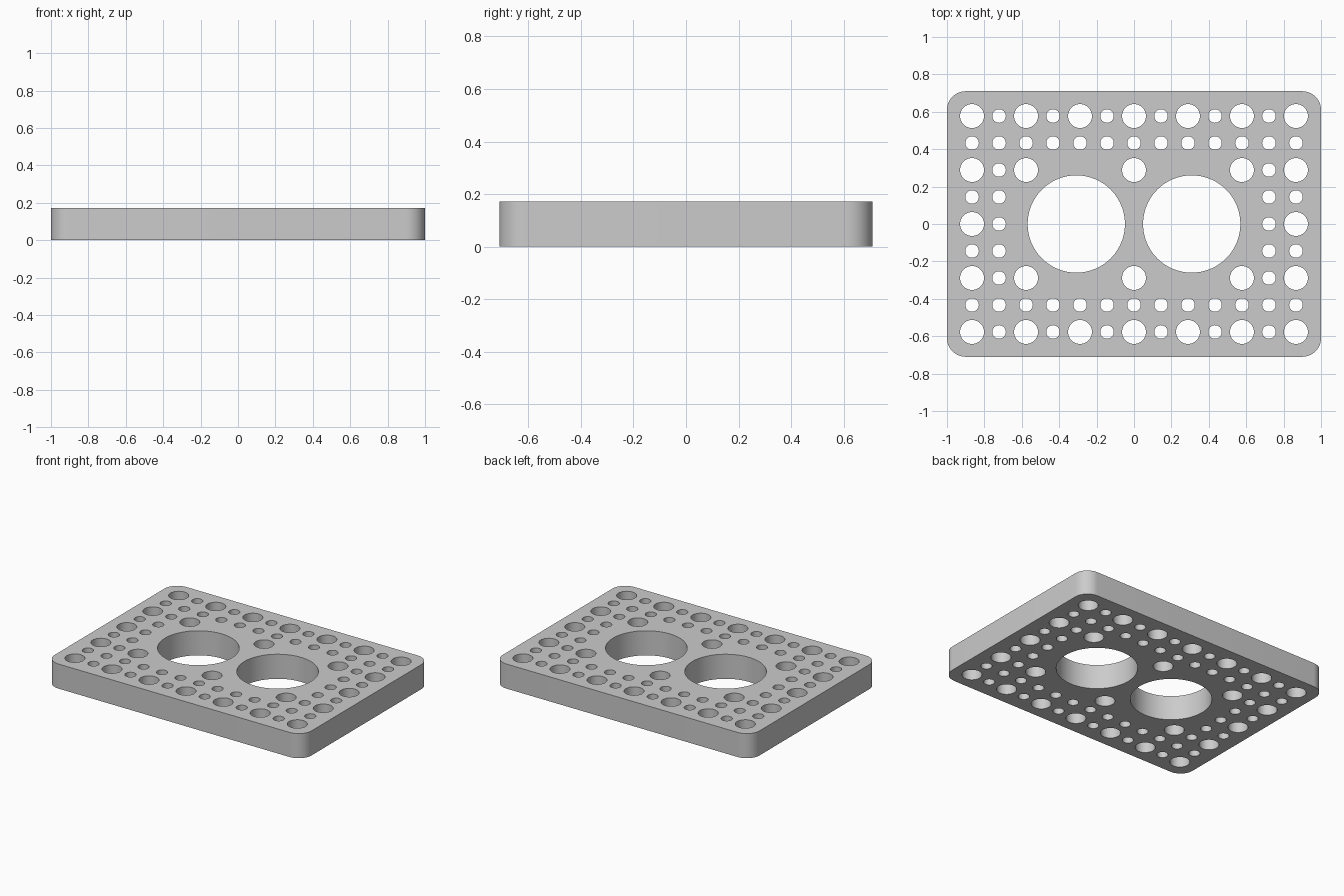
import bpy
from math import cos, sin, pi

HALF_X, HALF_Y, THICK, CORNER = 1.0, 0.71, 0.173, 0.1
PITCH = 0.1443
LARGE, SMALL, BORE = 0.064, 0.036, 0.26

cube = bpy.data.objects.get("Cube")
if cube:
    bpy.data.objects.remove(cube, do_unlink=True)

# Flat outline curve, filled and extruded into the plate
curve = bpy.data.curves.new("perforated_plate", "CURVE")
curve.dimensions = "2D"
curve.fill_mode = "BOTH"
curve.extrude = THICK / 2


def add_loop(points):
    spline = curve.splines.new("POLY")
    spline.points.add(len(points) - 1)
    for p, (x, y) in zip(spline.points, points):
        p.co = (x, y, 0, 1)
    spline.use_cyclic_u = True


def arc(x, y, r, start, sweep, n):
    return [(x + r * cos(start + sweep * k / n), y + r * sin(start + sweep * k / n))
            for k in range(n + 1)]


def add_hole(x, y, r, n):
    add_loop(arc(x, y, r, 0, 2 * pi, n)[:-1])


# Rounded rectangle outline
outline = []
for q, (sx, sy) in enumerate([(1, 1), (-1, 1), (-1, -1), (1, -1)]):
    outline += arc(sx * (HALF_X - CORNER), sy * (HALF_Y - CORNER), CORNER, q * pi / 2, pi / 2, 12)
add_loop(outline)

# Two central bores
for side in (-1, 1):
    add_hole(side * 0.3085, 0, BORE, 96)

# Grid of holes: large where both indices are even, small elsewhere
for i in range(-6, 7):
    for j in range(-4, 5):
        large = i % 2 == 0 and j % 2 == 0
        border = abs(i) >= 5 or abs(j) >= 3
        inner = abs(j) == 2 and i in (-4, 0, 4)
        if border or inner:
            add_hole(i * PITCH, j * PITCH, LARGE if large else SMALL, 40 if large else 32)

# Convert to a welded mesh standing on the ground
source = bpy.data.objects.new("plate_outline", curve)
bpy.context.scene.collection.objects.link(source)
bpy.context.view_layer.update()
depsgraph = bpy.context.evaluated_depsgraph_get()
mesh = bpy.data.meshes.new_from_object(source.evaluated_get(depsgraph))
bpy.data.objects.remove(source, do_unlink=True)

import bmesh
bm = bmesh.new()
bm.from_mesh(mesh)
bmesh.ops.remove_doubles(bm, verts=bm.verts, dist=0.0002)
bmesh.ops.translate(bm, verts=bm.verts, vec=(0, 0, THICK / 2))
bmesh.ops.recalc_face_normals(bm, faces=bm.faces)
bm.to_mesh(mesh)
bm.free()

plate = bpy.data.objects.new("perforated_plate", mesh)
bpy.context.scene.collection.objects.link(plate)

# Plain grey finish
grey = bpy.data.materials.new("grey")
grey.use_nodes = True
color = (0.6, 0.6, 0.6, 1)
grey.diffuse_color = color
grey.node_tree.nodes["Principled BSDF"].inputs["Base Color"].default_value = color
mesh.materials.clear()
mesh.materials.append(grey)

# Smooth walls with crisp rims
bpy.ops.object.select_all(action="DESELECT")
plate.select_set(True)
bpy.context.view_layer.objects.active = plate
bpy.ops.object.shade_smooth_by_angle(angle=pi / 6)
